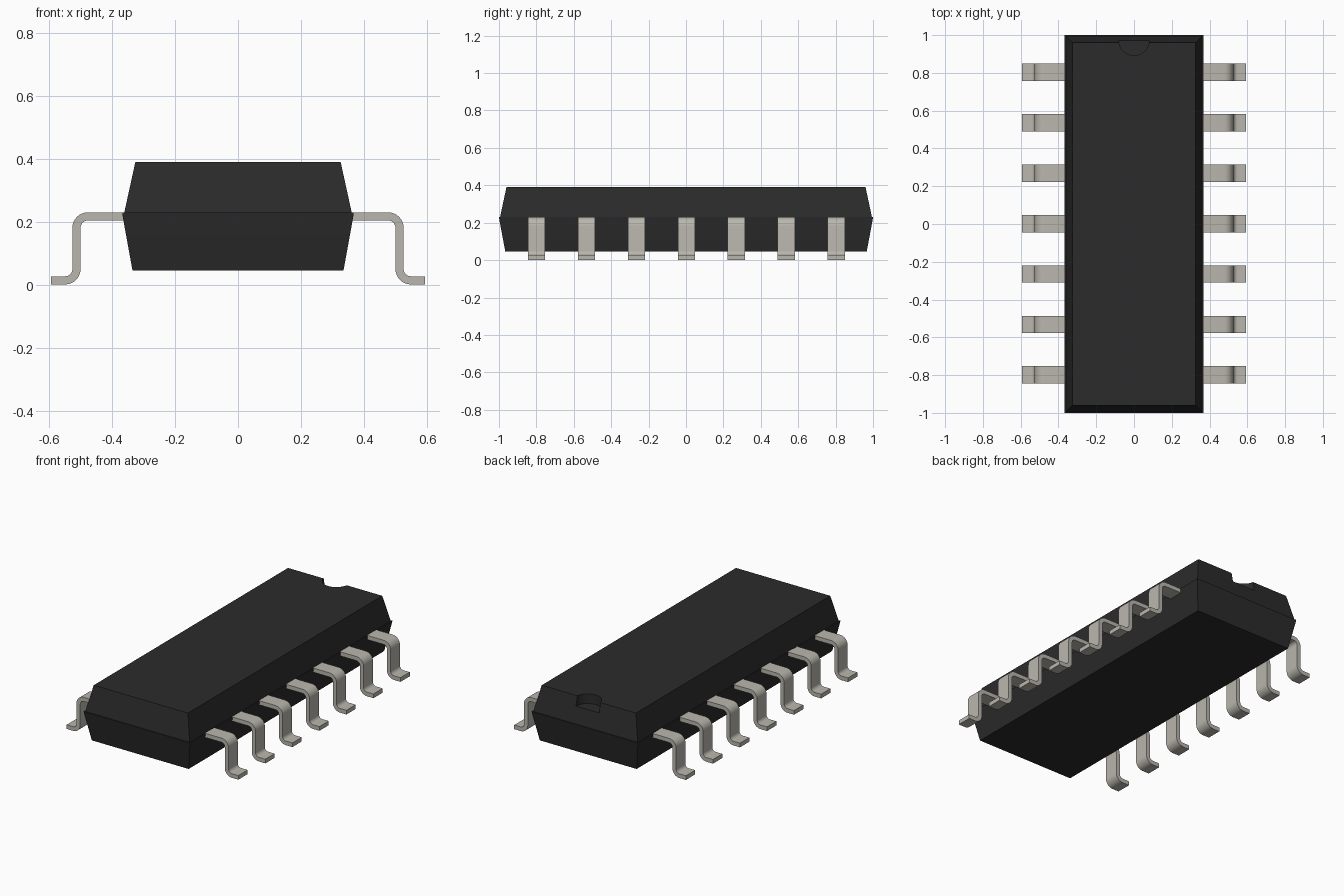
import bpy, bmesh, math
from mathutils import Vector

cube = bpy.data.objects.get("Cube")
if cube:
    bpy.data.objects.remove(cube, do_unlink=True)


def material(name, rgb):
    mat = bpy.data.materials.new(name)
    mat.use_nodes = True
    mat.diffuse_color = (*rgb, 1)
    mat.node_tree.nodes["Principled BSDF"].inputs["Base Color"].default_value = (*rgb, 1)
    return mat


def make_object(name, bm, mat):
    bmesh.ops.recalc_face_normals(bm, faces=bm.faces)
    mesh = bpy.data.meshes.new(name)
    bm.to_mesh(mesh)
    bm.free()
    mesh.materials.append(mat)
    obj = bpy.data.objects.new(name, mesh)
    bpy.context.collection.objects.link(obj)
    return obj


def activate(obj):
    bpy.ops.object.select_all(action='DESELECT')
    obj.select_set(True)
    bpy.context.view_layer.objects.active = obj


black = material("black plastic", (0.024, 0.024, 0.024))
metal = material("pale metal", (0.49, 0.47, 0.42))

# Tapered body: stacked rectangles given as (half width, half length, height)
bm = bmesh.new()
sections = [(0.335, 0.966, 0.045), (0.364, 0.996, 0.205), (0.368, 1.0, 0.23),
            (0.361, 0.994, 0.23), (0.326, 0.96, 0.39)]
rings = [[bm.verts.new((sx * w, sy * l, z)) for sx, sy in ((-1, -1), (1, -1), (1, 1), (-1, 1))]
         for w, l, z in sections]
for low, high in zip(rings, rings[1:]):
    for i in range(4):
        j = (i + 1) % 4
        bm.faces.new((low[i], low[j], high[j], high[i]))
bm.faces.new(rings[0][::-1])
bm.faces.new(rings[-1])
body = make_object("body", bm, black)

# Half-round orientation notch in the back top edge
bpy.ops.mesh.primitive_cylinder_add(vertices=40, radius=0.08, depth=0.2, location=(0, 0.972, 0.43))
cutter = bpy.context.object
cutter.name = "notch_cutter"
cutter.hide_render = True
cutter.data.materials.append(black)
cut = body.modifiers.new("notch", 'BOOLEAN')
cut.operation = 'DIFFERENCE'
cut.solver = 'EXACT'
cut.object = cutter
activate(body)
bpy.ops.object.modifier_apply(modifier=cut.name)
bpy.data.objects.remove(cutter, do_unlink=True)
bpy.ops.object.shade_smooth_by_angle(angle=math.radians(12))

# Gull-wing lead outline: two opposite bends of a constant-thickness strip
THICK, BEND, STEPS = 0.026, 0.036, 8
MID, TOP, FOOT = 0.513, 0.217, 0.014
outer, inner = [(0.34, TOP + THICK / 2)], [(0.34, TOP - THICK / 2)]
for i in range(STEPS + 1):
    a = math.pi / 2 * (1 - i / STEPS)
    for side, r in ((outer, BEND + THICK / 2), (inner, BEND - THICK / 2)):
        side.append((MID - BEND + r * math.cos(a), TOP - BEND + r * math.sin(a)))
for i in range(STEPS + 1):
    a = math.pi + math.pi / 2 * i / STEPS
    for side, r in ((outer, BEND - THICK / 2), (inner, BEND + THICK / 2)):
        side.append((MID + BEND + r * math.cos(a), FOOT + BEND + r * math.sin(a)))
outer.append((0.594, FOOT + THICK / 2))
inner.append((0.594, FOOT - THICK / 2))
outline = outer + inner[::-1]


# Seven leads along each long side
def lead(name, side, y, width=0.092):
    bm = bmesh.new()
    face = bm.faces.new([bm.verts.new((side * x, y - width / 2, z)) for x, z in outline])
    grown = bmesh.ops.extrude_face_region(bm, geom=[face])["geom"]
    moved = [v for v in grown if isinstance(v, bmesh.types.BMVert)]
    bmesh.ops.translate(bm, vec=Vector((0, width, 0)), verts=moved)
    if not any(f.is_valid and len(f.verts) > 4 and f.calc_center_median().y < y for f in bm.faces):
        bm.faces.new([v for v in bm.verts if v not in moved])
    obj = make_object(name, bm, metal)
    activate(obj)
    bpy.ops.object.shade_smooth_by_angle(angle=math.radians(30))


for side, label in ((1, "left"), (-1, "right")):
    for n in range(7):
        lead(f"{label}_lead_{n + 1}", side, 0.002 + (n - 3) * 0.267)
